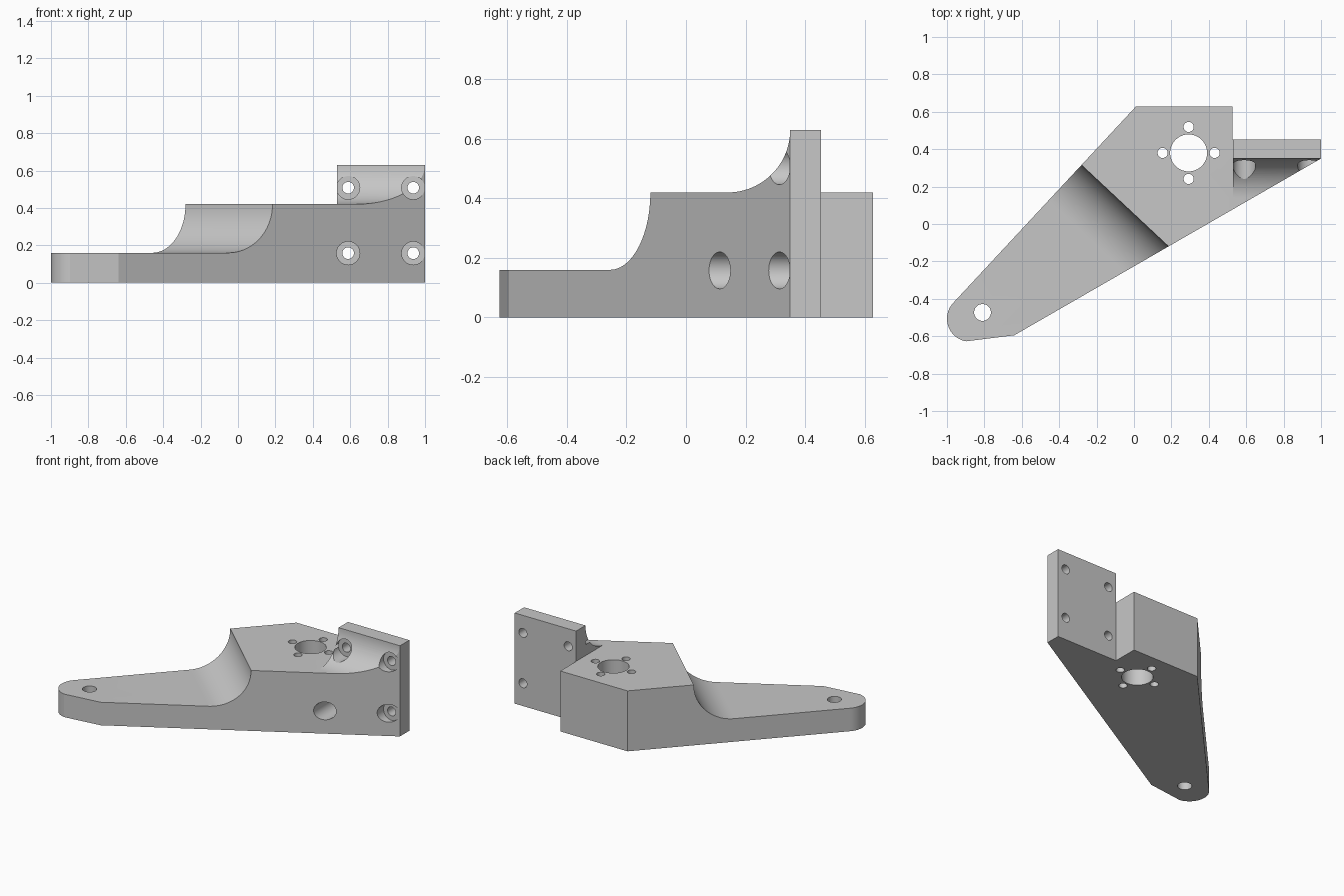
import bpy, bmesh
from math import cos, sin, radians, atan2, pi
from mathutils import Matrix, Vector

cube = bpy.data.objects.get("Cube")
if cube:
    bpy.data.objects.remove(cube, do_unlink=True)

LOW, TOP, PLATE_TOP = 0.16, 0.42, 0.63
PLATE_FRONT, PLATE_BACK, PLATE_X = 0.35, 0.453, 0.527

grey = bpy.data.materials.new("grey")
grey.use_nodes = True
grey.diffuse_color = (0.57, 0.57, 0.57, 1)
grey.node_tree.nodes["Principled BSDF"].inputs["Base Color"].default_value = (0.57, 0.57, 0.57, 1)


def arc(cx, cy, r, a0, a1, n=24):
    angles = [a0 + (a1 - a0) * i / n for i in range(n + 1)]
    return [(cx + r * cos(a), cy + r * sin(a)) for a in angles]


def frame(x, y, z, origin=(0, 0, 0)):
    """Matrix whose columns are the given axes."""
    m = Matrix((x, y, z)).transposed().to_4x4()
    m.translation = origin
    return m


def prism(name, points, z0, z1, matrix=Matrix()):
    """Extrude a counterclockwise 2D profile from z0 to z1 in a local frame."""
    bm = bmesh.new()
    n = len(points)
    low, high = ([bm.verts.new((x, y, z)) for x, y in points] for z in (z0, z1))
    bm.faces.new(low[::-1])
    bm.faces.new(high)
    for i in range(n):
        j = (i + 1) % n
        bm.faces.new((low[i], low[j], high[j], high[i]))
    bm.transform(matrix)
    bm.normal_update()
    mesh = bpy.data.meshes.new(name)
    bm.to_mesh(mesh)
    bm.free()
    mesh.materials.append(grey)
    ob = bpy.data.objects.new(name, mesh)
    bpy.context.collection.objects.link(ob)
    return ob


def cut(target, cutter):
    cutter.hide_render = True
    mod = target.modifiers.new("cut", "BOOLEAN")
    mod.operation, mod.solver, mod.object = "DIFFERENCE", "EXACT", cutter
    bpy.context.view_layer.objects.active = target
    bpy.ops.object.modifier_apply(modifier=mod.name)
    bpy.data.objects.remove(cutter, do_unlink=True)


def hole(target, x, y, r, z0, z1, matrix=Matrix()):
    cut(target, prism("hole_cutter", arc(x, y, r, 0, 2 * pi, 40)[:-1], z0, z1, matrix))


# Bracket outline with rounded arm tip
tip = Vector((-0.877, -0.506))
a0 = atan2(-0.42 - tip.y, -0.965 - tip.x)
a1 = radians(260)
outline = [(0.01, 0.628)] + arc(tip.x, tip.y, 0.123, a0, a1) + [
    (-0.64, -0.595), (1, PLATE_FRONT), (1, PLATE_BACK),
    (PLATE_X, PLATE_BACK), (PLATE_X, 0.628)]
bracket = prism("bracket", outline, 0, PLATE_TOP)

# Curved step down to the thin arm
r = TOP - LOW
u = Vector((-0.435, -0.465, 0)).normalized()
up = Vector((0, 0, 1))
profile = [(0, 1)] + arc(r, TOP, r, pi - 0.05, 1.5 * pi) + [(2, LOW), (2, 1)]
cut(bracket, prism("step_cutter", profile, -1.5, 1.5,
                   frame(u, up, u.cross(up), (-0.048, 0.098, 0))))

# Lower the motor block beside the mounting plate
edge = PLATE_X + 0.001
cut(bracket, prism("block_cutter", [(-2, -2), (edge, -2), (edge, 2), (-2, 2)], TOP, 1.2))

# Concave fillet in front of the mounting plate
r = PLATE_TOP - TOP
profile = [(-1, 1), (-1, TOP)] + arc(PLATE_FRONT - r, PLATE_TOP, r, -pi / 2, 0) + [(PLATE_FRONT, 1)]
cut(bracket, prism("fillet_cutter", profile, 0.5, 1.1,
                   frame((0, 1, 0), (0, 0, 1), (1, 0, 0))))

# Vertical holes: arm pivot, shaft bore and four screws
hole(bracket, -0.81, -0.473, 0.045, -1, 1)
hole(bracket, 0.292, 0.38, 0.099, -1, 1)
for dx, dy in ((1, 0), (-1, 0), (0, 1), (0, -1)):
    hole(bracket, 0.292 + 0.139 * dx, 0.38 + 0.139 * dy, 0.027, -1, 1)

# Counterbored screw holes through the mounting plate
forward = frame((1, 0, 0), (0, 0, 1), (0, -1, 0))
for x in (0.589, 0.937):
    for z in (0.158, 0.508):
        hole(bracket, x, z, 0.062, -PLATE_FRONT + 0.002, 1, forward)
        hole(bracket, x, z, 0.031, -1, 1, forward)

# Smooth the curved walls, keep the edges sharp
bpy.ops.object.select_all(action="DESELECT")
bracket.select_set(True)
bpy.context.view_layer.objects.active = bracket
bpy.ops.object.shade_smooth_by_angle(angle=radians(15))
